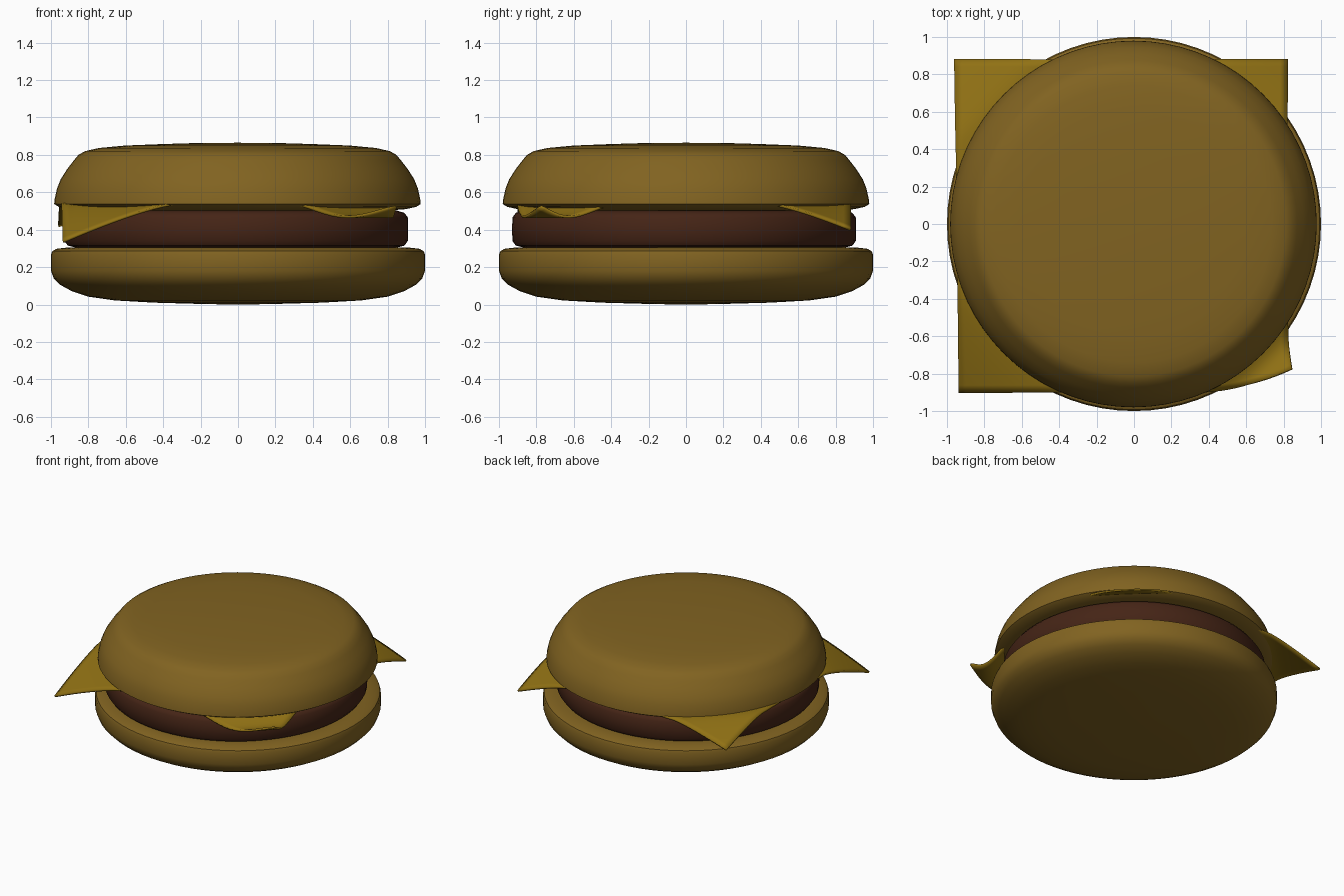
import bpy, bmesh, math

if "Cube" in bpy.data.objects:
    bpy.data.objects.remove(bpy.data.objects["Cube"])


def material(name, rgb):
    m = bpy.data.materials.new(name)
    m.diffuse_color = (*rgb, 1)
    m.use_nodes = True
    m.node_tree.nodes["Principled BSDF"].inputs["Base Color"].default_value = m.diffuse_color
    return m


def finish(bm, name, mat, angle=40):
    bmesh.ops.recalc_face_normals(bm, faces=bm.faces)
    me = bpy.data.meshes.new(name)
    bm.to_mesh(me)
    bm.free()
    ob = bpy.data.objects.new(name, me)
    bpy.context.collection.objects.link(ob)
    me.materials.append(mat)
    bpy.ops.object.select_all(action='DESELECT')
    ob.select_set(True)
    bpy.context.view_layer.objects.active = ob
    bpy.ops.object.shade_smooth_by_angle(angle=math.radians(angle))
    return ob


def lathe(name, profile, mat, center=(0, 0), steps=72):
    # Revolve an (r, z) profile that starts and ends on the axis
    bm = bmesh.new()
    vs = [bm.verts.new((r, 0, z)) for r, z in profile]
    es = [bm.edges.new(p) for p in zip(vs, vs[1:])]
    bmesh.ops.spin(bm, geom=vs + es, cent=(0, 0, 0), axis=(0, 0, 1),
                   angle=2 * math.pi, steps=steps)
    bmesh.ops.remove_doubles(bm, verts=bm.verts, dist=1e-4)
    ob = finish(bm, name, mat)
    ob.location = (*center, 0)
    return ob


bun = material("bun", (0.22, 0.125, 0.015))
meat = material("meat", (0.06, 0.018, 0.008))
yellow = material("cheese", (0.28, 0.165, 0.007))

# Bottom bun
lathe("bottom_bun", [(0, 0), (0.16, 0.002), (0.45, 0.01), (0.66, 0.022), (0.80, 0.042),
                     (0.89, 0.072), (0.95, 0.105), (0.985, 0.14), (1.0, 0.18), (1.0, 0.265),
                     (0.993, 0.285), (0.97, 0.298), (0.9, 0.306), (0, 0.31)], bun)

# Patty
lathe("patty", [(0, 0.30), (0.86, 0.305), (0.90, 0.315), (0.918, 0.34), (0.92, 0.40),
                (0.918, 0.465), (0.90, 0.49), (0.86, 0.502), (0, 0.505)], meat, (-0.01, -0.01))

# Top bun
lathe("top_bun", [(0, 0.50), (0.80, 0.502), (0.90, 0.51), (0.955, 0.522), (0.98, 0.537),
                  (0.978, 0.56), (0.965, 0.62), (0.945, 0.67), (0.91, 0.725), (0.875, 0.77),
                  (0.85, 0.80), (0.815, 0.82), (0.74, 0.837), (0.60, 0.85), (0.40, 0.858),
                  (0.2, 0.864), (0, 0.865)], bun, (-0.003, 0))

# Cheese slice: drooping corners, the front right one curled up
corners = {(0, 0): (-0.935, -0.90, 0.20, 0.58), (0, 1): (-0.96, 0.88, 0.115, 0.45),
           (1, 1): (0.82, 0.88, 0.135, 0.42)}
bm = bmesh.new()
bmesh.ops.create_grid(bm, x_segments=44, y_segments=44, size=0.5)
for v in bm.verts:
    u, w = v.co.x + 0.5, v.co.y + 0.5
    x = (-0.935 - 0.025 * w) * (1 - u) + 0.82 * u
    y = -0.90 * (1 - w) + 0.88 * w
    z = 0.535
    for cx, cy, drop, reach in corners.values():
        t = max(0, 1 - (abs(x - cx) + abs(y - cy)) / reach)
        z -= drop * t ** 1.25
    s = abs(x - 0.82) + abs(y + 0.90)
    if s < 0.5:
        t = 1 - s / 0.5
        z -= 0.06 * math.sin(math.pi * t) ** 1.3 + 0.012 * t
        x += 0.025 * t ** 2
        y += 0.125 * t ** 2
    v.co = (x, y, z)
cheese = finish(bm, "cheese_slice", yellow)
sol = cheese.modifiers.new("thickness", 'SOLIDIFY')
sol.thickness = 0.014
sol.offset = 0
